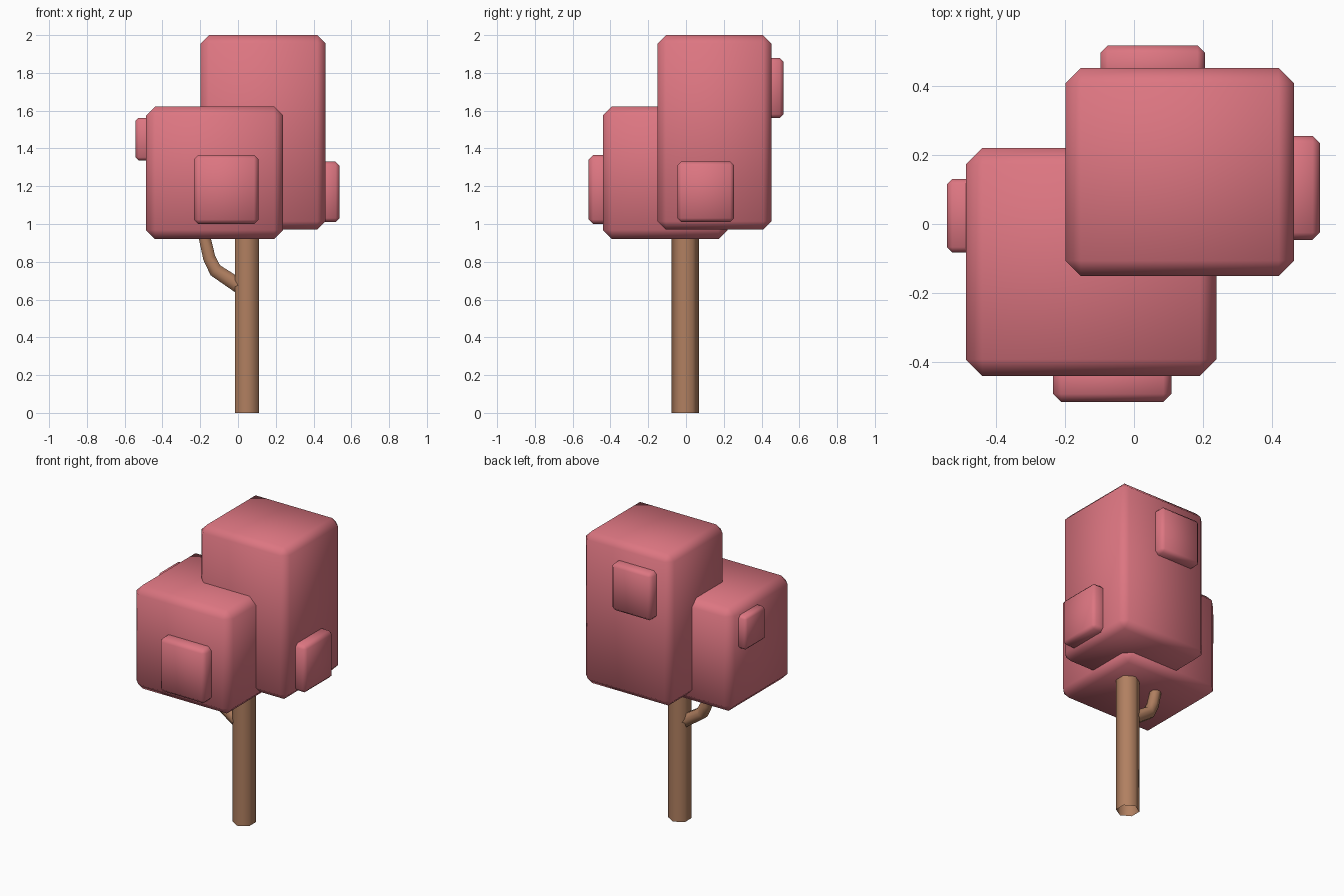
import bpy, bmesh, math
from mathutils import Vector

if "Cube" in bpy.data.objects:
    bpy.data.objects.remove(bpy.data.objects["Cube"])


def material(name, rgb):
    m = bpy.data.materials.new(name)
    m.diffuse_color = (*rgb, 1.0)
    m.use_nodes = True
    m.node_tree.nodes["Principled BSDF"].inputs["Base Color"].default_value = m.diffuse_color
    return m


pink = material("pink_leaves", (0.72, 0.18, 0.22))
brown = material("brown_bark", (0.44, 0.215, 0.118))


def finish(name, bm, mat):
    bmesh.ops.recalc_face_normals(bm, faces=bm.faces)
    me = bpy.data.meshes.new(name)
    bm.to_mesh(me)
    bm.free()
    me.materials.append(mat)
    for p in me.polygons:
        p.use_smooth = True
    ob = bpy.data.objects.new(name, me)
    bpy.context.collection.objects.link(ob)
    return ob


def leaf_block(name, lo, hi, bevel):
    """Box between two corners with chamfered, softly shaded edges."""
    bm = bmesh.new()
    bmesh.ops.create_cube(bm, size=1)
    for v in bm.verts:
        v.co = Vector([lo[i] if v.co[i] < 0 else hi[i] for i in range(3)])
    bmesh.ops.bevel(bm, geom=list(bm.edges), offset=bevel, segments=1,
                    affect='EDGES', profile=0.5)
    return finish(name, bm, pink)


def tube(name, path, sides, phase, mat):
    """Open tube in the xz plane; path holds (x, z, radius) points."""
    bm = bmesh.new()
    pts = [Vector((x, -0.003, z)) for x, z, r in path]
    rings = []
    for i, p in enumerate(pts):
        t = (pts[min(i + 1, len(pts) - 1)] - pts[max(i - 1, 0)]).normalized()
        side = Vector((0, 1, 0))
        up = side.cross(t)
        r = path[i][2]
        rings.append([bm.verts.new(p + r * (math.cos(a) * side + math.sin(a) * up))
                      for a in (phase + 2 * math.pi * k / sides for k in range(sides))])
    for a, b in zip(rings, rings[1:]):
        for k in range(sides):
            n = (k + 1) % sides
            bm.faces.new((a[k], a[n], b[n], b[k]))
    return finish(name, bm, mat)


# Crown: two large blocks
leaf_block("tall_crown", (-0.198, -0.15, 0.97), (0.463, 0.452, 2.0), 0.044)
leaf_block("low_crown", (-0.487, -0.44, 0.92), (0.239, 0.22, 1.622), 0.048)

# Small leaf clumps standing out of each side
leaf_block("front_clump", (-0.234, -0.515, 1.0), (0.108, -0.38, 1.365), 0.023)
leaf_block("left_clump", (-0.542, -0.083, 1.337), (-0.43, 0.131, 1.562), 0.016)
leaf_block("right_clump", (0.40, -0.046, 1.01), (0.538, 0.255, 1.33), 0.021)
leaf_block("back_clump", (-0.097, 0.39, 1.56), (0.205, 0.517, 1.88), 0.021)

# Six-sided trunk and bent side branch
tube("trunk", [(0.048, 0.0, 0.073), (0.048, 1.02, 0.073)], 6, 0.0, brown)
tube("branch", [(0.005, 0.672, 0.045), (-0.12, 0.755, 0.042),
                (-0.152, 0.82, 0.038), (-0.175, 0.92, 0.036),
                (-0.18, 0.98, 0.036)], 6, 0.0, brown)
